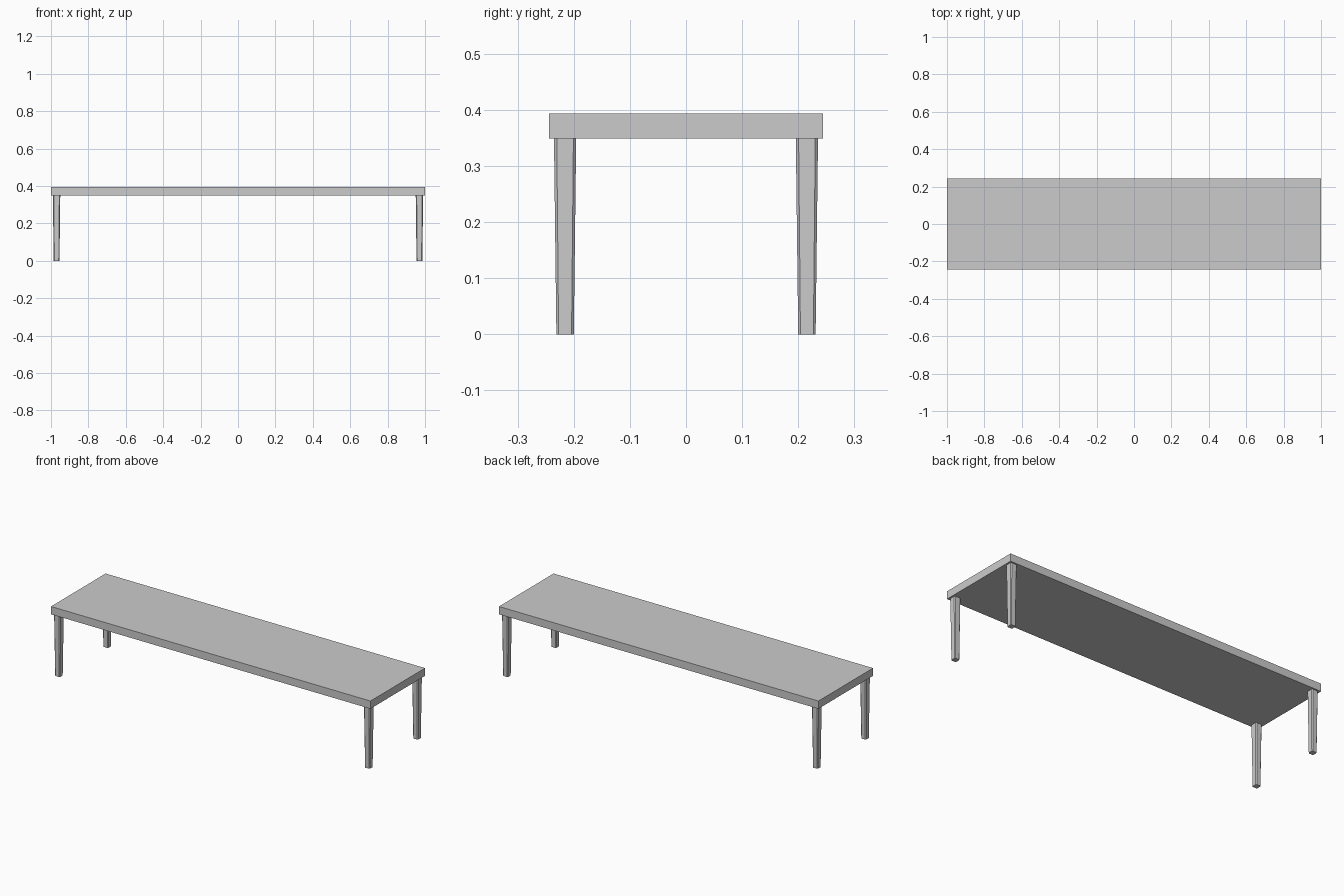
import bpy, bmesh

if "Cube" in bpy.data.objects:
    bpy.data.objects.remove(bpy.data.objects["Cube"])

TOP_Z, UNDER_Z = 0.393, 0.349
HALF_Y = 0.244


def new_object(name, bm):
    mesh = bpy.data.meshes.new(name)
    bmesh.ops.recalc_face_normals(bm, faces=bm.faces)
    bm.to_mesh(mesh)
    bm.free()
    obj = bpy.data.objects.new(name, mesh)
    bpy.context.collection.objects.link(obj)
    return obj


def chamfered_square(half, cut):
    i = half - cut
    return [(half, -i), (half, i), (i, half), (-i, half),
            (-half, i), (-half, -i), (-i, -half), (i, -half)]


# Flat slab top
bm = bmesh.new()
bmesh.ops.create_cube(bm, size=1)
bmesh.ops.scale(bm, vec=(2, 2 * HALF_Y, TOP_Z - UNDER_Z), verts=bm.verts)
bmesh.ops.translate(bm, vec=(0, 0, (TOP_Z + UNDER_Z) / 2), verts=bm.verts)
new_object("bench_top", bm)


# Tapered leg with slightly chamfered corners
def leg(name, x, y):
    bm = bmesh.new()
    rings = [[bm.verts.new((x + px, y + py, z)) for px, py in chamfered_square(half, cut)]
             for half, cut, z in ((0.0155, 0.004, 0), (0.0198, 0.005, UNDER_Z))]
    low, high = rings
    for k in range(8):
        n = (k + 1) % 8
        bm.faces.new((low[k], low[n], high[n], high[k]))
    bm.faces.new(low[::-1])
    bm.faces.new(high)
    new_object(name, bm)


for side, sx in (("left", -1), ("right", 1)):
    for end, sy in (("front", -1), ("back", 1)):
        leg(f"{end}_{side}_leg", sx * 0.97, sy * 0.2155)
